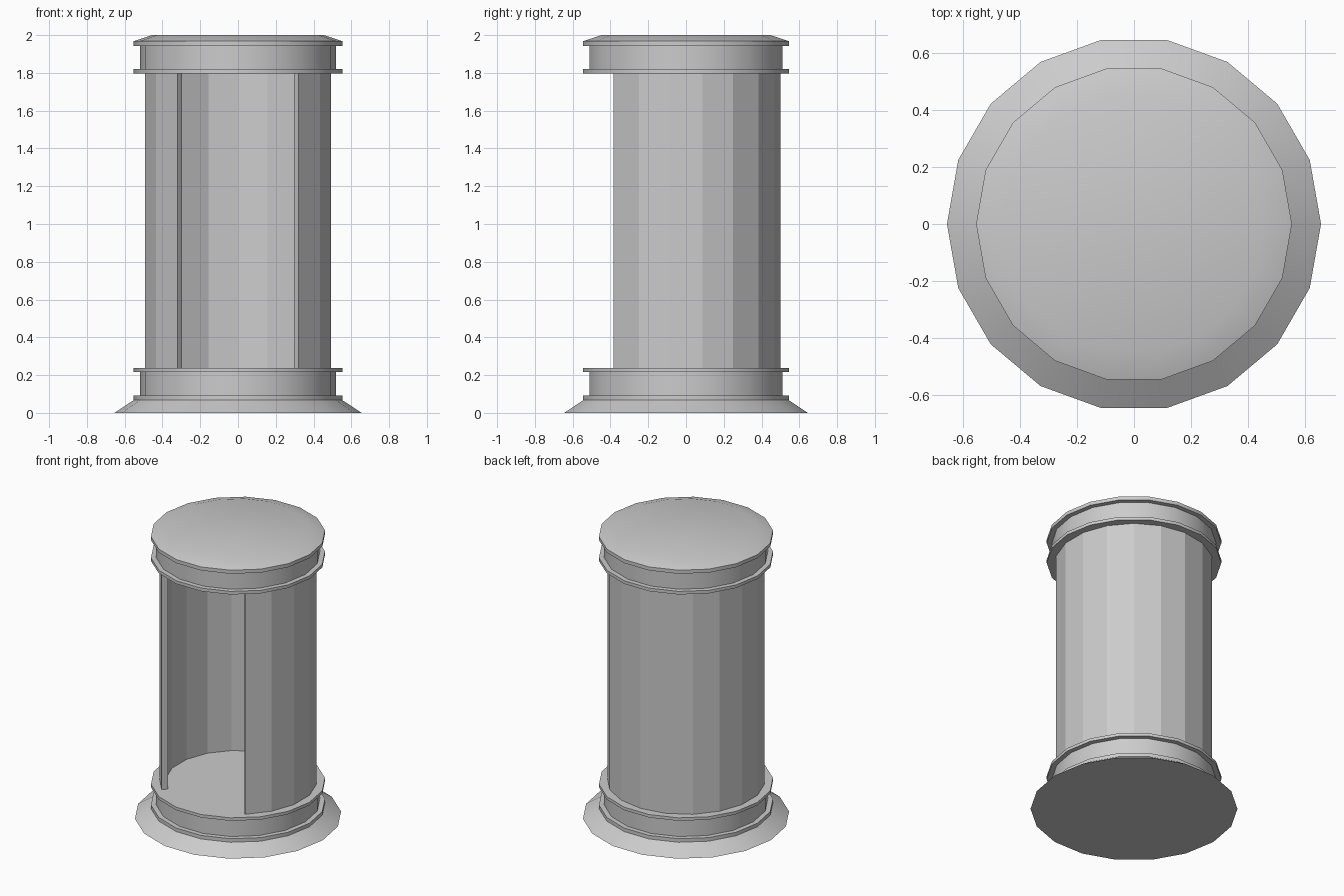
import bpy, bmesh, math

if "Cube" in bpy.data.objects:
    bpy.data.objects.remove(bpy.data.objects["Cube"])

SIDES = 18
STEP = 2 * math.pi / SIDES


def finish(name, bm, smooth):
    bmesh.ops.recalc_face_normals(bm, faces=bm.faces[:])
    mesh = bpy.data.meshes.new(name)
    bm.to_mesh(mesh)
    bm.free()
    obj = bpy.data.objects.new(name, mesh)
    bpy.context.collection.objects.link(obj)
    if smooth:
        bpy.ops.object.select_all(action='DESELECT')
        obj.select_set(True)
        bpy.context.view_layer.objects.active = obj
        bpy.ops.object.shade_smooth_by_angle(angle=math.radians(30))
    return obj


def turned(name, profile):
    """Closed 18-sided solid from (radius, z) points, bottom to top."""
    bm = bmesh.new()
    rings = [[bm.verts.new((r * math.cos(i * STEP), r * math.sin(i * STEP), z))
              for i in range(SIDES)] for r, z in profile]
    for a, b in zip(rings, rings[1:]):
        for i in range(SIDES):
            j = (i + 1) % SIDES
            bm.faces.new((a[i], a[j], b[j], b[i]))
    bm.faces.new(rings[0][::-1])
    bm.faces.new(rings[-1])
    return finish(name, bm, True)


def curved_wall(name, r_in, r_out, z0, z1, start, segments):
    """Faceted open shell covering part of a turn."""
    bm = bmesh.new()
    cols = []
    for i in range(segments + 1):
        a = math.radians(start) + i * STEP
        cols.append([bm.verts.new((r * math.cos(a), r * math.sin(a), z))
                     for r, z in ((r_in, z0), (r_out, z0), (r_out, z1), (r_in, z1))])
    for a, b in zip(cols, cols[1:]):
        for k in range(4):
            n = (k + 1) % 4
            bm.faces.new((a[k], b[k], b[n], a[n]))
    bm.faces.new(cols[0])
    bm.faces.new(cols[-1][::-1])
    return finish(name, bm, False)


LIP, BAND = 0.553, 0.52

# Flared foot, recessed band and two lips; its top is the floor
turned("base", [(0.655, 0), (LIP, 0.067), (LIP, 0.092), (BAND, 0.092),
                (BAND, 0.217), (LIP, 0.217), (LIP, 0.238)])

# Matching roof drum with a shallow bevelled cap
turned("roof", [(LIP, 1.798), (LIP, 1.82), (BAND, 1.82), (BAND, 1.943),
                (LIP, 1.943), (LIP, 1.968), (0.455, 2.0)])

# Panelled wall around the back and sides, open at the front
curved_wall("wall", 0.46, 0.50, 0.238, 1.798, -50, 14)
